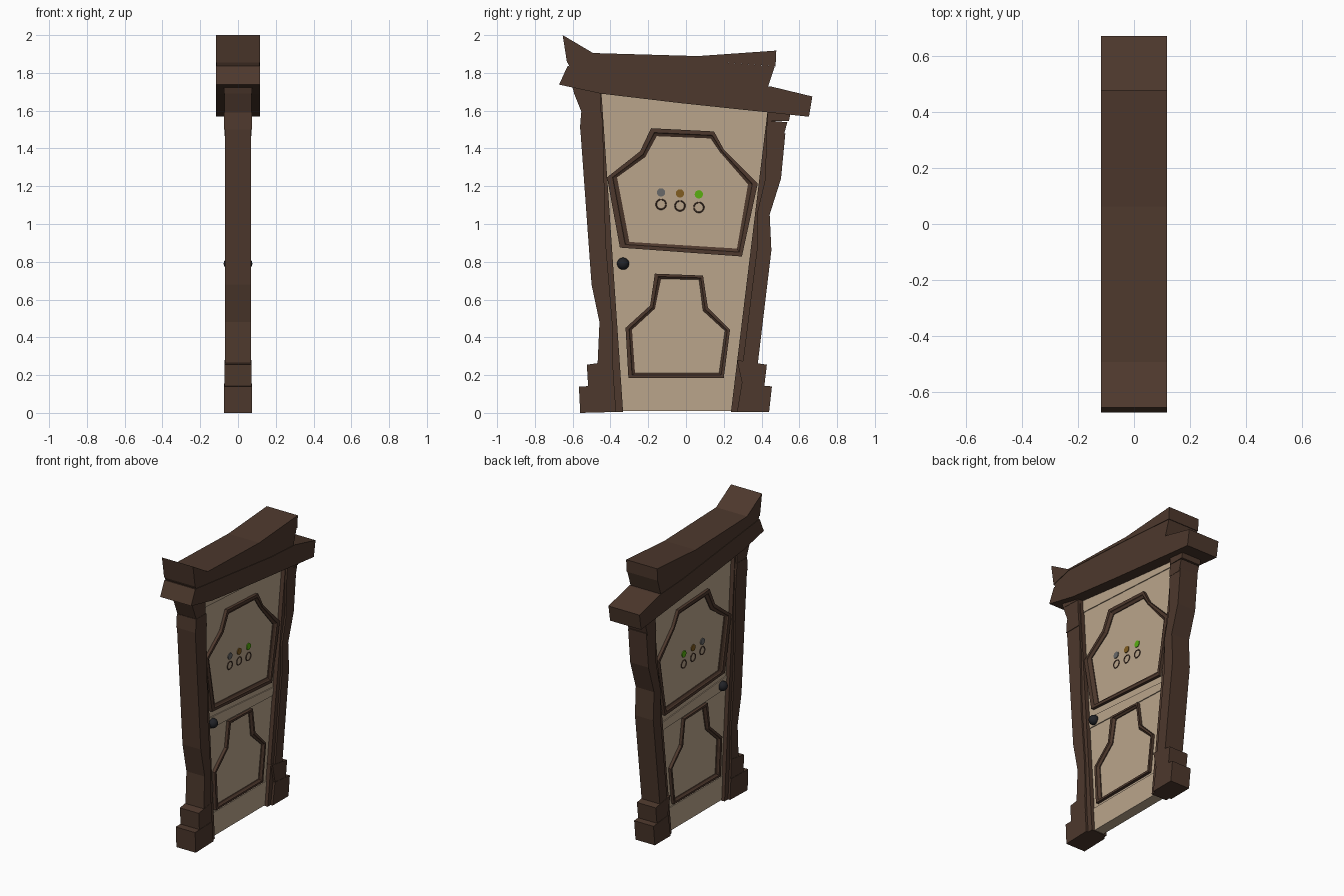
import bpy, bmesh, math


def mat(name, r, g, b):
    m = bpy.data.materials.new(name)
    m.diffuse_color = (r, g, b, 1)
    return m


BROWN = mat("dark_wood", 0.075, 0.04, 0.026)
TAN = mat("pale_wood", 0.49, 0.375, 0.26)
BLACK = mat("black_metal", 0.015, 0.016, 0.02)
GREY = mat("grey_dot", 0.14, 0.14, 0.14)
AMBER = mat("amber_dot", 0.22, 0.11, 0.015)
GREEN = mat("green_dot", 0.1, 0.43, 0.005)


def finish(bm, name, m):
    bmesh.ops.recalc_face_normals(bm, faces=bm.faces[:])
    me = bpy.data.meshes.new(name)
    bm.to_mesh(me)
    bm.free()
    me.materials.append(m)
    ob = bpy.data.objects.new(name, me)
    bpy.context.collection.objects.link(ob)
    return ob


def loft(bm, loops, closed=False):
    """Bridge equal-length vertex loops; cap both ends unless closed."""
    rows = [[bm.verts.new(p) for p in loop] for loop in loops]
    n = len(rows[0])
    pairs = list(zip(rows, rows[1:])) + ([(rows[-1], rows[0])] if closed else [])
    for a, b in pairs:
        for i in range(n):
            j = (i + 1) % n
            bm.faces.new((a[i], a[j], b[j], b[i]))
    if not closed:
        bm.faces.new(rows[0])
        bm.faces.new(rows[-1])


def prism(name, pts, half, m=BROWN):
    """Extrude a (y, z) outline symmetrically across x."""
    bm = bmesh.new()
    loft(bm, [[(x, y, z) for y, z in pts] for x in (-half, half)])
    return finish(bm, name, m)


def moulding(name, outer, inner, side):
    """Raised frame: flat outer band, then a slope down to the panel."""
    def ring(t, x):
        return [(side * x, a[0] + (b[0] - a[0]) * t, a[1] + (b[1] - a[1]) * t)
                for a, b in zip(outer, inner)]
    bm = bmesh.new()
    loft(bm, [ring(0, 0.025), ring(0, 0.05), ring(0.55, 0.05),
              ring(0.65, 0.043), ring(1, 0.036), ring(1, 0.025)], closed=True)
    return finish(bm, name, BROWN)


# Door leaf and its slightly raised rails
prism("door_leaf", [(-0.46, 1.71), (0.44, 1.6), (0.25, 0.01), (-0.345, 0.01)], 0.03, TAN)
prism("top_rail", [(-0.455, 1.7), (0.44, 1.59), (0.435, 1.557), (-0.455, 1.607)], 0.036, TAN)
prism("lock_rail", [(-0.395, 0.835), (0.34, 0.778), (0.32, 0.725), (-0.385, 0.755)], 0.036, TAN)
prism("bottom_rail", [(-0.36, 0.17), (0.265, 0.17), (0.25, 0.01), (-0.345, 0.01)], 0.036, TAN)

# Jambs beside the door
prism("left_jamb", [(-0.5, 1.72), (-0.448, 1.7), (-0.333, 0.005), (-0.42, 0.005)], 0.058)
prism("right_jamb", [(0.48, 1.62), (0.432, 1.6), (0.238, 0.005), (0.33, 0.005)], 0.058)

# Crooked posts
prism("left_post", [(-0.56, 1.51), (-0.44, 1.51), (-0.425, 0.9), (-0.39, 0.48), (-0.387, 0.26),
                    (-0.468, 0.26), (-0.458, 0.48), (-0.5, 0.68)], 0.069)
prism("right_post", [(0.425, 1.48), (0.526, 1.48), (0.503, 1.24), (0.443, 1.05), (0.452, 0.86),
                     (0.38, 0.26), (0.3, 0.26), (0.375, 0.86), (0.375, 1.05), (0.42, 1.24)], 0.069)

# Stepped capitals
prism("left_capital_top", [(-0.608, 1.75), (-0.45, 1.72), (-0.45, 1.685), (-0.592, 1.69)], 0.073)
prism("left_capital_middle", [(-0.592, 1.69), (-0.45, 1.685), (-0.45, 1.59), (-0.55, 1.585)], 0.071)
prism("left_capital_bottom", [(-0.555, 1.59), (-0.445, 1.59), (-0.44, 1.5), (-0.562, 1.5)], 0.073)
prism("right_capital_top", [(0.435, 1.64), (0.562, 1.63), (0.545, 1.545), (0.43, 1.545)], 0.073)
prism("right_capital_bottom", [(0.43, 1.545), (0.537, 1.54), (0.516, 1.465), (0.422, 1.465)], 0.071)

# Stepped bases
prism("left_base_upper", [(-0.525, 0.255), (-0.388, 0.275), (-0.38, 0.14), (-0.518, 0.14)], 0.071)
prism("left_base_lower", [(-0.567, 0.14), (-0.38, 0.145), (-0.37, 0.005), (-0.56, 0.0)], 0.073)
prism("right_base_upper", [(0.27, 0.28), (0.428, 0.255), (0.415, 0.145), (0.3, 0.145)], 0.071)
prism("right_base_lower", [(0.295, 0.155), (0.455, 0.14), (0.44, 0.005), (0.27, 0.005)], 0.073)

# Lintel beam and the bent cornice on top
prism("lintel_beam", [(-0.672, 1.738), (-0.627, 1.836), (0.2, 1.742), (0.45, 1.728), (0.669, 1.675),
                      (0.651, 1.568), (-0.03, 1.64), (-0.45, 1.69)], 0.117)
prism("cornice_fascia", [(-0.63, 1.86), (-0.492, 1.9), (0.06, 1.866), (0.47, 1.835), (0.434, 1.725),
                         (0.2, 1.735), (-0.615, 1.83)], 0.114)
prism("cornice_cap", [(-0.653, 2.0), (-0.492, 1.905), (0.063, 1.889), (0.478, 1.918), (0.474, 1.835),
                      (0.06, 1.866), (-0.492, 1.895), (-0.63, 1.855)], 0.117)

# Panel frames, dots, rings and knob on both faces
UP_OUT = [(-0.185, 1.507), (0.148, 1.49), (0.2, 1.395), (0.38, 1.215),
          (0.296, 0.828), (-0.35, 0.875), (-0.418, 1.247), (-0.243, 1.385)]
UP_IN = [(-0.155, 1.465), (0.132, 1.453), (0.185, 1.375), (0.328, 1.21),
         (0.27, 0.87), (-0.3, 0.905), (-0.365, 1.247), (-0.215, 1.355)]
LOW_OUT = [(-0.165, 0.737), (0.09, 0.727), (0.116, 0.557), (0.233, 0.44),
           (0.2, 0.186), (-0.305, 0.186), (-0.32, 0.45), (-0.19, 0.568)]
LOW_IN = [(-0.132, 0.71), (0.069, 0.705), (0.09, 0.541), (0.206, 0.435),
          (0.175, 0.212), (-0.27, 0.212), (-0.286, 0.44), (-0.164, 0.552)]


def named(name, m, smooth=True):
    ob = bpy.context.object
    ob.name = name
    ob.data.materials.append(m)
    if smooth:
        bpy.ops.object.shade_smooth_by_angle()


quarter = (0, math.pi / 2, 0)
for side, tag in ((1, "near"), (-1, "far")):
    moulding("upper_panel_frame_" + tag, UP_OUT, UP_IN, side)
    moulding("lower_panel_frame_" + tag, LOW_OUT, LOW_IN, side)
    for i, m in enumerate((GREY, AMBER, GREEN)):
        y = -0.132 + 0.1 * i
        bpy.ops.mesh.primitive_cylinder_add(vertices=24, radius=0.022, depth=0.008, rotation=quarter,
                                            location=(side * 0.031, y, 1.167 - 0.005 * i))
        named(f"dot_{tag}_{i}", m)
        bpy.ops.mesh.primitive_torus_add(major_radius=0.026, minor_radius=0.0035, major_segments=24,
                                         minor_segments=6, rotation=quarter,
                                         location=(side * 0.031, y, 1.104 - 0.008 * i))
        named(f"ring_{tag}_{i}", BROWN)
    bpy.ops.mesh.primitive_cylinder_add(vertices=16, radius=0.014, depth=0.03, rotation=quarter,
                                        location=(side * 0.03, -0.333, 0.79))
    named("knob_stem_" + tag, BLACK)
    bpy.ops.mesh.primitive_uv_sphere_add(segments=20, ring_count=12, radius=0.032,
                                         location=(side * 0.044, -0.333, 0.79))
    named("knob_" + tag, BLACK)
